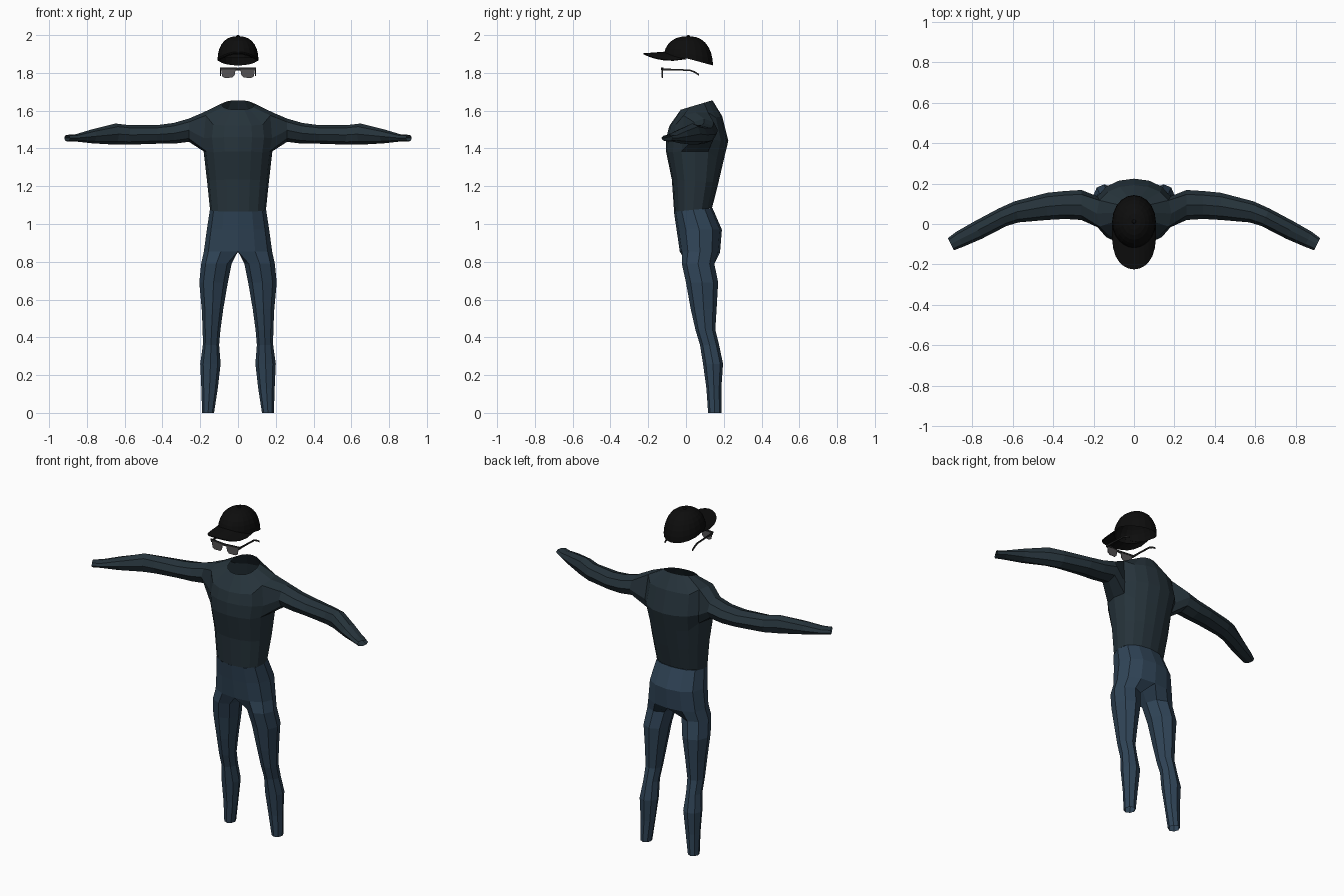
import bpy, bmesh
from math import sin, cos, pi, radians

if "Cube" in bpy.data.objects:
    bpy.data.objects.remove(bpy.data.objects["Cube"])


def material(name, rgb):
    m = bpy.data.materials.new(name)
    m.diffuse_color = (*rgb, 1)
    m.use_nodes = True
    m.node_tree.nodes["Principled BSDF"].inputs["Base Color"].default_value = m.diffuse_color
    return m


SHIRT = material("dark slate fabric", (0.019, 0.033, 0.043))
DENIM = material("navy denim", (0.029, 0.058, 0.095))
BLACK = material("black cloth", (0.004, 0.004, 0.004))
FRAME = material("charcoal plastic", (0.02, 0.02, 0.02))
LENS = material("grey lens", (0.09, 0.085, 0.088))


def finish(name, bm, mat, mirror=False, thick=0):
    bmesh.ops.remove_doubles(bm, verts=bm.verts, dist=1e-4)
    bmesh.ops.delete(bm, geom=[v for v in bm.verts if not v.link_faces], context='VERTS')
    me = bpy.data.meshes.new(name)
    bm.to_mesh(me)
    bm.free()
    me.materials.append(mat)
    ob = bpy.data.objects.new(name, me)
    bpy.context.collection.objects.link(ob)
    if mirror:
        ob.modifiers.new("mirror", 'MIRROR')
    if thick:
        s = ob.modifiers.new("thickness", 'SOLIDIFY')
        s.thickness, s.offset = thick, 0
    return ob


def loft(bm, rings, closed=True, skip=lambda r, j: False):
    for r, (a, b) in enumerate(zip(rings, rings[1:])):
        n = len(a)
        for j in range(n if closed else n - 1):
            k = (j + 1) % n
            quad = (a[j], a[k], b[k], b[j])
            if not skip(r, j) and any(abs(v.co.x) > 1e-5 for v in quad):
                bm.faces.new(quad)


def power(v, p):
    return abs(v) ** p * (1 if v >= 0 else -1)


def half_ring(bm, n, w, yf, yb, zf, zb, p=0.8):
    # half section from front centre, round the +x side, to back centre
    ring = []
    for i in range(n):
        t = pi * i / (n - 1)
        x = 0 if i in (0, n - 1) else w * sin(t)
        c = power(cos(t), p)
        ring.append(bm.verts.new((x, (yf + yb) / 2 - (yb - yf) / 2 * c,
                                  (zf + zb) / 2 + (zf - zb) / 2 * c)))
    return ring


# Shirt: half torso rows (width, front y, back y, front z, back z)
bm = bmesh.new()
torso = [half_ring(bm, 9, *row) for row in (
    (0.148, -0.063, 0.138, 1.065, 1.085),
    (0.164, -0.075, 0.172, 1.235, 1.22),
    (0.182, -0.106, 0.200, 1.385, 1.34),
    (0.195, -0.104, 0.224, 1.46, 1.44),
    (0.185, -0.088, 0.192, 1.52, 1.57),
    (0.085, -0.028, 0.140, 1.605, 1.655))]
for j, z in ((3, 1.575), (4, 1.59), (5, 1.59)):      # shoulder top line
    torso[4][j].co.z = z
for j in (3, 4, 5):                                  # armpit line
    torso[2][j].co.z = 1.385
loft(bm, torso, False, lambda r, j: r in (2, 3) and j in (3, 4))

# Sleeves grow out of the eight-sided arm hole
sleeve = [[torso[r][j] for r, j in
           ((4, 4), (4, 3), (3, 3), (2, 3), (2, 4), (2, 5), (3, 5), (4, 5))]]
for x, y0, y1, z0, z1, skew in (
        (0.26, 0.020, 0.168, 1.435, 1.558, 0),
        (0.34, 0.025, 0.163, 1.425, 1.535, 0),
        (0.43, 0.020, 0.154, 1.425, 1.523, 0),
        (0.58, 0.008, 0.112, 1.420, 1.524, 0.01),
        (0.65, -0.010, 0.076, 1.420, 1.532, 0.02),
        (0.77, -0.072, 0.012, 1.427, 1.502, 0.02),
        (0.86, -0.112, -0.038, 1.437, 1.475, 0.017),
        (0.905, -0.130, -0.070, 1.437, 1.472, 0.015)):
    sleeve.append([bm.verts.new((x - skew * sin(a), (y0 + y1) / 2 - (y1 - y0) / 2 * sin(a),
                                 (z0 + z1) / 2 + (z1 - z0) / 2 * cos(a)))
                   for a in (i * pi / 4 for i in range(8))])
loft(bm, sleeve)
finish("shirt", bm, SHIRT, mirror=True)

# Trousers: one leg (z, inner x, outer x, front y, back y), then half the hips
bm = bmesh.new()
rings = []
for z, x0, x1, y0, y1 in (
        (0.00, 0.127, 0.190, 0.117, 0.187),
        (0.13, 0.107, 0.194, 0.108, 0.187),
        (0.26, 0.092, 0.200, 0.090, 0.196),
        (0.36, 0.100, 0.186, 0.074, 0.175),
        (0.44, 0.093, 0.187, 0.050, 0.155),
        (0.55, 0.078, 0.192, 0.025, 0.162),
        (0.69, 0.054, 0.205, 0.000, 0.170),
        (0.79, 0.034, 0.195, -0.022, 0.150)):
    rings.append([bm.verts.new(((x0 + x1) / 2 + (x1 - x0) / 2 * sin(a),
                                (y0 + y1) / 2 - (y1 - y0) / 2 * cos(a), z))
                  for a in ((i - 1) * pi / 4 for i in range(8))])
for w, yf, yb, zf, zb in ((0.181, -0.033, 0.180, 0.855, 0.85),
                          (0.165, -0.050, 0.190, 0.97, 0.97),
                          (0.149, -0.064, 0.140, 1.065, 1.085)):
    ring = half_ring(bm, 7, w, yf, yb, zf, zb, 0.75)
    rings.append(ring + [bm.verts.new((0, (yf + yb) / 2, zf))])
loft(bm, rings)
finish("trousers", bm, DENIM, mirror=True)

# Cap crown: dome over a rim that drops towards the back
bm = bmesh.new()
rings = []
for k in range(8):
    a = radians(90 * k / 7)
    r = max(cos(a), 0) ** 0.8
    ring = []
    for i in range(20):
        t = 2 * pi * i / 20
        y = 0.012 - 0.131 * cos(t)
        base = 1.878 - 0.27 * y if y > 0 else 1.878
        ring.append(bm.verts.new((0.108 * sin(t) * r, 0.012 - 0.131 * cos(t) * r,
                                  base + (1.994 - base) * sin(a))))
    rings.append(ring)
for a, b in zip(rings, rings[1:]):
    for j in range(20):
        bm.faces.new((a[j], a[(j + 1) % 20], b[(j + 1) % 20], b[j]))
crown = finish("cap_crown", bm, BLACK)

# Cap button
bm = bmesh.new()
bmesh.ops.create_uvsphere(bm, u_segments=10, v_segments=6, radius=0.01)
for v in bm.verts:
    v.co.z *= 0.6
    v.co.y += 0.012
    v.co.z += 1.994
finish("cap_button", bm, BLACK)

# Cap brim: arched sheet from the crown front out to a rounded edge
bm = bmesh.new()
rows = []
for v in range(4):
    f, row = v / 3, []
    for i in range(13):
        p = radians(-84 + 14 * i)
        xi, yi = 0.106 * sin(p), 0.012 - 0.129 * cos(p)
        xo, yo = 0.107 * sin(p), -0.03 - 0.194 * cos(p) ** 0.7
        x, y = xi + (xo - xi) * f, yi + (yo - yi) * f
        row.append(bm.verts.new((x, y, 1.909 - 0.008 * f - 0.036 * (x / 0.107) ** 2)))
    rows.append(row)
loft(bm, rows[::-1], False)
finish("cap_brim", bm, BLACK, thick=0.006)


def plate(name, outline, mat, y, thick):
    # flat front-facing polygon, mirrored to both sides
    bm = bmesh.new()
    bm.faces.new([bm.verts.new((x, y + 0.1 * max(x - 0.02, 0), z)) for x, z in outline])
    return finish(name, bm, mat, mirror=True, thick=thick)


# Sunglasses: lenses, brow bar and temples
plate("lens", [(0.018, 1.788), (0.030, 1.775), (0.070, 1.773), (0.084, 1.782),
               (0.090, 1.822), (0.012, 1.822)], LENS, -0.129, 0.003)
plate("brow_bar", [(0, 1.814), (0.012, 1.814), (0.014, 1.819), (0.096, 1.819),
                   (0.096, 1.829), (0, 1.827)], FRAME, -0.129, 0.006)
bm = bmesh.new()
rings = []
for y, z, h in ((-0.125, 1.818, 0.006), (-0.06, 1.817, 0.004), (0.02, 1.814, 0.004),
                (0.045, 1.805, 0.005), (0.070, 1.789, 0.005)):
    rings.append([bm.verts.new((0.092 + sx * 0.003, y, z + sz * h))
                  for sx, sz in ((1, -1), (-1, -1), (-1, 1), (1, 1))])
loft(bm, rings)
bm.faces.new(rings[0][::-1])
bm.faces.new(rings[-1])
bmesh.ops.recalc_face_normals(bm, faces=bm.faces)
finish("temple", bm, FRAME, mirror=True)
